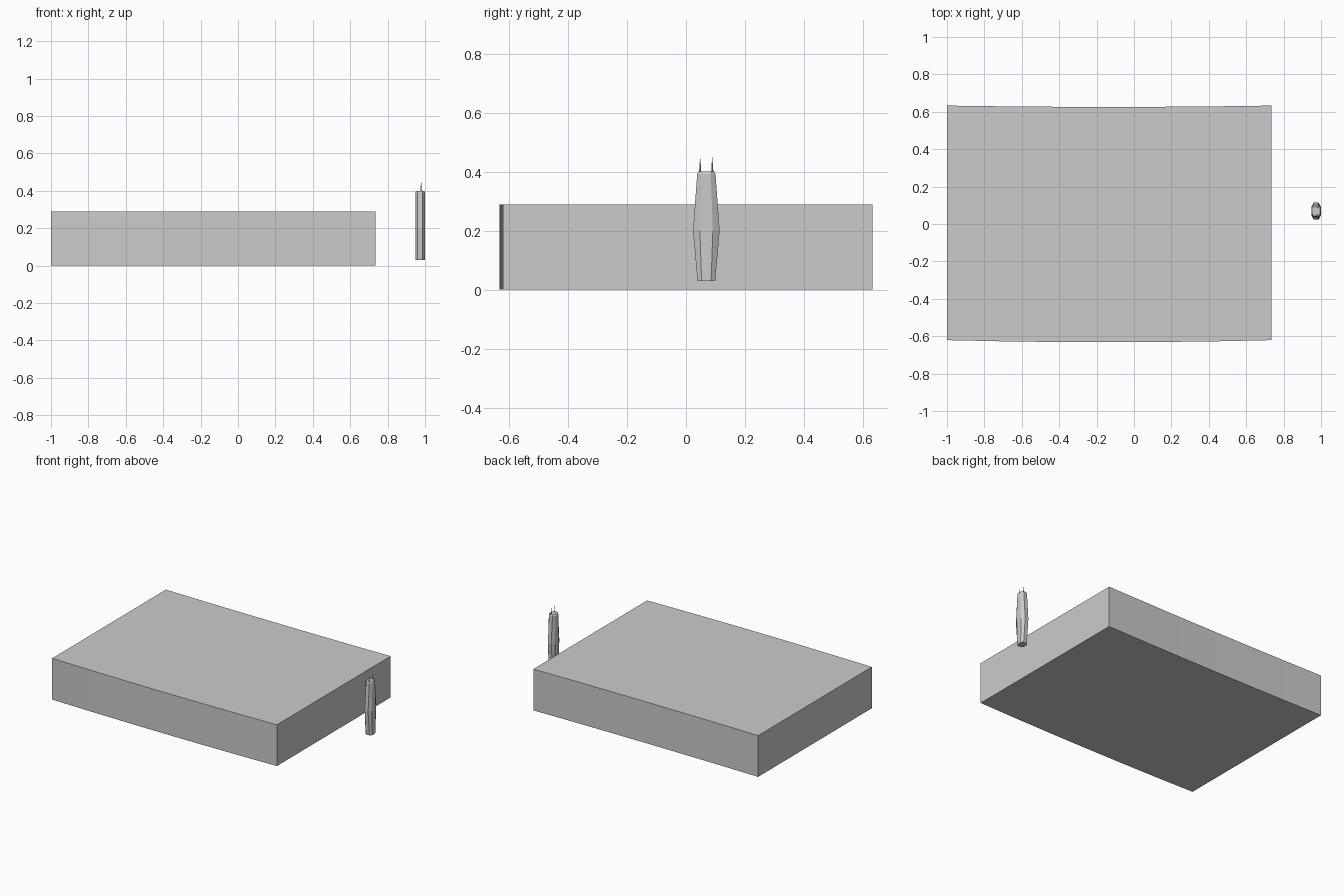
import bpy, bmesh

if "Cube" in bpy.data.objects:
    bpy.data.objects.remove(bpy.data.objects["Cube"])


def make_object(name, bm):
    bmesh.ops.recalc_face_normals(bm, faces=bm.faces[:])
    mesh = bpy.data.meshes.new(name)
    bm.to_mesh(mesh)
    bm.free()
    obj = bpy.data.objects.new(name, mesh)
    bpy.context.collection.objects.link(obj)
    return obj


def loft(name, rings):
    """Skin a stack of equal-length rings and cap both ends."""
    bm = bmesh.new()
    loops = [[bm.verts.new(p) for p in ring] for ring in rings]
    for a, b in zip(loops, loops[1:]):
        n = len(a)
        for i in range(n):
            j = (i + 1) % n
            bm.faces.new((a[i], a[j], b[j], b[i]))
    bm.faces.new(loops[0])
    bm.faces.new(loops[-1])
    return make_object(name, bm)


# Slab, very slightly bowed towards the front
X0, X1, HEIGHT, SEGMENTS = -1.0, 0.735, 0.288, 6
sections = []
for i in range(SEGMENTS + 1):
    t = i / SEGMENTS
    bow = 1 - (2 * t - 1) ** 2
    x = X0 + (X1 - X0) * t
    front, back = -0.621 - 0.011 * bow, 0.633 - 0.007 * bow
    sections.append([(x, front, 0), (x, back, 0), (x, back, HEIGHT), (x, front, HEIGHT)])
loft("slab", sections)

# Faceted post: eight-sided, widest at mid height
CX, CY = 0.974, 0.069


def octagon(z, hx, hy, fx, fy):
    pts = [(hx, -fy), (hx, fy), (fx, hy), (-fx, hy),
           (-hx, fy), (-hx, -fy), (-fx, -hy), (fx, -hy)]
    return [(CX + x, CY + y, z) for x, y in pts]


loft("post", [
    octagon(0.029, 0.026, 0.030, 0.013, 0.016),
    octagon(0.20, 0.026, 0.045, 0.013, 0.022),
    octagon(0.392, 0.026, 0.031, 0.013, 0.015),
    octagon(0.40, 0.021, 0.027, 0.011, 0.013),
])

# Two thin prongs on top of the post
for side, y, tip in (("left", 0.048, 0.445), ("right", 0.089, 0.449)):
    bpy.ops.mesh.primitive_cone_add(vertices=4, radius1=0.004, radius2=0.0005,
                                    depth=tip - 0.395,
                                    location=(0.979, y, (tip + 0.395) / 2))
    bpy.context.object.name = side + "_prong"
